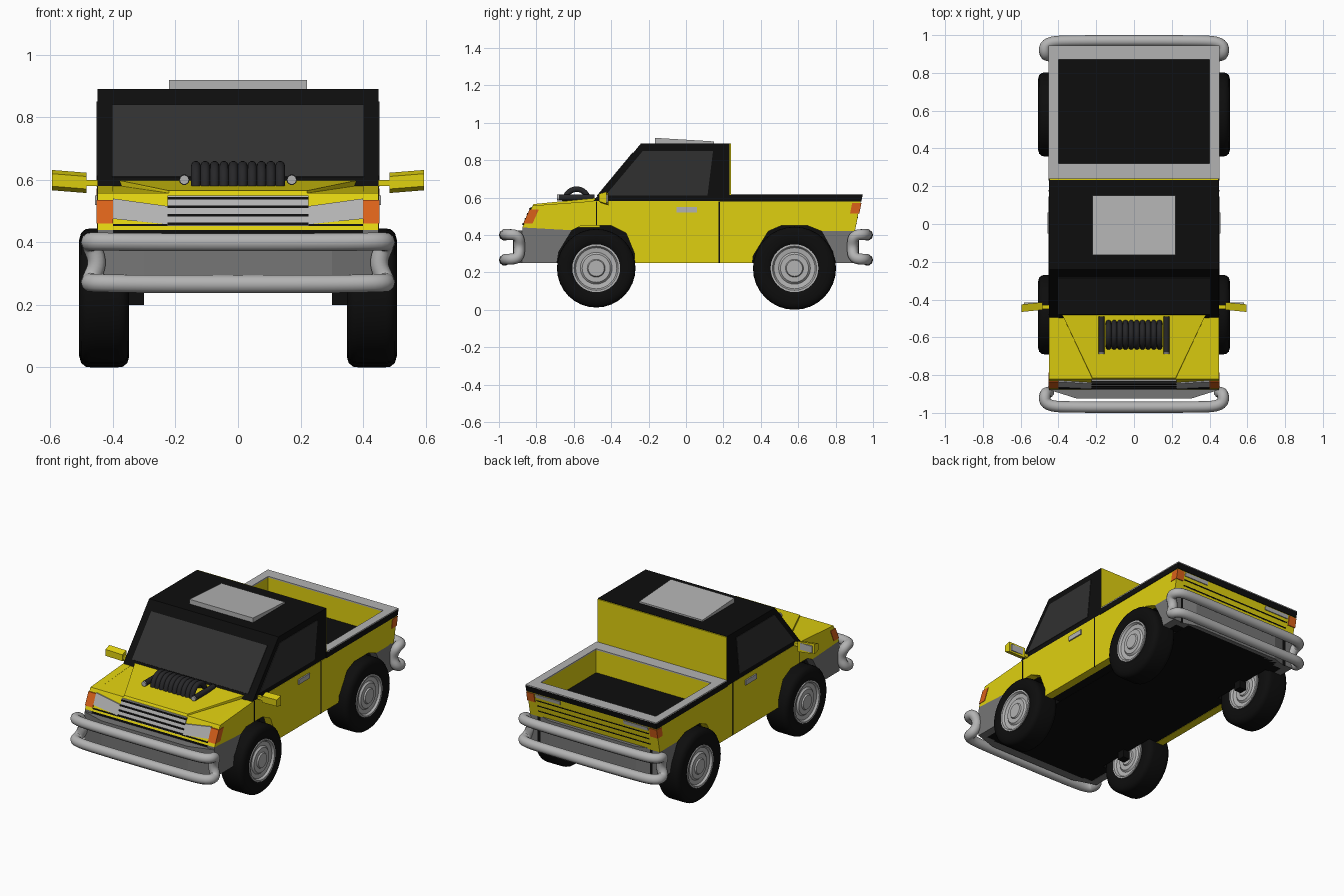
import bpy, bmesh, math
from mathutils import Vector

if "Cube" in bpy.data.objects:
    bpy.data.objects.remove(bpy.data.objects["Cube"])

COL = {"yellow": (0.74, 0.63, 0.005, 1), "black": (0.004, 0.004, 0.004, 1), "glass": (0.03, 0.03, 0.03, 1),
       "dark": (0.02, 0.02, 0.022, 1), "grey": (0.18, 0.18, 0.18, 1), "silver": (0.45, 0.45, 0.45, 1),
       "orange": (0.7, 0.12, 0.01, 1)}
MATS = {}
for k, c in COL.items():
    MATS[k] = bpy.data.materials.new(k)
    MATS[k].diffuse_color = c


def finish(name, bm, mat):
    bmesh.ops.recalc_face_normals(bm, faces=bm.faces)
    me = bpy.data.meshes.new(name)
    bm.to_mesh(me)
    bm.free()
    me.materials.append(MATS[mat])
    ob = bpy.data.objects.new(name, me)
    bpy.context.collection.objects.link(ob)
    return ob


def hull(name, pts, mat):
    bm = bmesh.new()
    for p in pts:
        bm.verts.new(p)
    bmesh.ops.convex_hull(bm, input=bm.verts)
    bmesh.ops.dissolve_limit(bm, angle_limit=0.01, verts=bm.verts, edges=bm.edges)
    return finish(name, bm, mat)


def box(name, x, y, z, mat):
    return hull(name, [(a, b, c) for a in x for b in y for c in z], mat)


def prism(name, yz, x0, x1, mat):
    bm = bmesh.new()
    f = bm.faces.new([bm.verts.new((x0, y, z)) for y, z in yz])
    r = bmesh.ops.extrude_face_region(bm, geom=[f])
    bmesh.ops.translate(bm, vec=(x1 - x0, 0, 0), verts=[v for v in r["geom"] if isinstance(v, bmesh.types.BMVert)])
    if f.is_valid and len([g for g in f.edges if len(g.link_faces) == 1]):
        bm.faces.new([v for v in f.verts])
    return finish(name, bm, mat)


def lathe(name, prof, loc, mat, seg=32):
    bm = bmesh.new()
    vs = [bm.verts.new((x, 0, r)) for x, r in prof]
    es = [bm.edges.new(p) for p in zip(vs, vs[1:])]
    bmesh.ops.spin(bm, geom=vs + es, cent=(0, 0, 0), axis=(1, 0, 0), angle=2 * math.pi, steps=seg)
    bmesh.ops.remove_doubles(bm, verts=bm.verts, dist=1e-5)
    ob = finish(name, bm, mat)
    ob.location = loc
    smooth(ob)
    return ob


def smooth(ob):
    bpy.ops.object.select_all(action="DESELECT")
    bpy.context.view_layer.objects.active = ob
    ob.select_set(True)
    bpy.ops.object.shade_smooth_by_angle(angle=math.radians(35))


def tube(name, paths, r, mat, cyclic=False):
    cu = bpy.data.curves.new(name, "CURVE")
    cu.dimensions = "3D"
    cu.bevel_depth, cu.bevel_resolution, cu.use_fill_caps = r, 3, True
    for path in paths:
        sp = cu.splines.new("NURBS")
        sp.points.add(len(path) - 1)
        for p, c in zip(sp.points, path):
            p.co = (*c, 1)
        sp.order_u, sp.resolution_u = 3, 6
        sp.use_cyclic_u, sp.use_endpoint_u = cyclic, not cyclic
    cu.materials.append(MATS[mat])
    ob = bpy.data.objects.new(name, cu)
    bpy.context.collection.objects.link(ob)
    return ob


def nose(z):
    return -0.875 + (z - 0.44) * 0.45


def tail(z):
    return 0.905 + (z - 0.43) * 0.2


def on_face(name, xz, face, sgn, mat, d=0.005, back=0.03):
    pts = [(x, face(z) + sgn * k, z) for x, z in xz for k in (d, -back)]
    return hull(name, pts, mat)


def rect(x0, x1, z0, z1):
    return [(x0, z0), (x1, z0), (x1, z1), (x0, z1)]


# chassis, floor
box("chassis_core", (-0.34, 0.34), (-0.87, 0.9), (0.25, 0.45), "black")
box("chassis_middle", (-0.42, 0.42), (-0.27, 0.355), (0.252, 0.45), "black")
box("chassis_front", (-0.42, 0.42), (-0.872, -0.69), (0.251, 0.44), "black")
box("chassis_rear", (-0.42, 0.42), (0.79, 0.9), (0.251, 0.44), "black")
box("bed_floor", (-0.42, 0.42), (0.23, 0.89), (0.452, 0.47), "black")
box("front_well_roof", (-0.42, 0.42), (-0.7, -0.26), (0.452, 0.47), "black")

# body sides with wheel arches
side = [(-0.275, 0.25), (0.355, 0.25), (0.36, 0.29), (0.44, 0.42), (0.51, 0.45), (0.65, 0.45), (0.725, 0.42),
        (0.903, 0.42), (0.941, 0.612), (0.23, 0.612), (0.23, 0.58), (-0.48, 0.582), (-0.82, 0.557),
        (-0.875, 0.44), (-0.61, 0.425), (-0.56, 0.45), (-0.40, 0.45), (-0.32, 0.41), (-0.275, 0.30)]
low_front = [(-0.875, 0.44), (-0.875, 0.25), (-0.69, 0.25), (-0.68, 0.31), (-0.61, 0.425)]
low_rear = [(0.725, 0.42), (0.785, 0.31), (0.79, 0.25), (0.903, 0.25), (0.903, 0.42)]
for s, n in ((1, "right"), (-1, "left")):
    prism(n + "_body_side", side, s * 0.40, s * 0.45, "yellow")
    prism(n + "_front_lower_side", low_front, s * 0.40, s * 0.45, "grey")
    prism(n + "_rear_lower_side", low_rear, s * 0.40, s * 0.45, "grey")
    prism(n + "_bed_stripe", [(0.23, 0.578), (0.936, 0.578), (0.943, 0.614), (0.23, 0.614)], s * 0.44, s * 0.453, "black")
    box(n + "_bed_rail", (s * 0.40, s * 0.453), (0.24, 0.944), (0.611, 0.62), "silver")
    prism(n + "_window", [(-0.43, 0.612), (-0.23, 0.85), (0.145, 0.85), (0.115, 0.612)], s * 0.44, s * 0.452, "glass")
    box(n + "_door_seam", (s * 0.44, s * 0.4515), (0.173, 0.181), (0.25, 0.58), "black")
    box(n + "_fender_seam", (s * 0.44, s * 0.4515), (-0.482, -0.476), (0.45, 0.58), "black")
    box(n + "_door_handle", (s * 0.44, s * 0.458), (-0.05, 0.06), (0.52, 0.55), "silver")
    # wing mirrors
    hull(n + "_mirror", [(s * x, y + (x - 0.54) * -0.1, z + (x - 0.54) * 0.08) for x in (0.485, 0.595)
                         for y, z in ((-0.46, 0.575), (-0.46, 0.615), (-0.42, 0.562), (-0.42, 0.627))], "yellow")
    box(n + "_mirror_glass", (s * 0.497, s * 0.583), (-0.43, -0.416), (0.574, 0.616), "silver")
    box(n + "_mirror_stalk", (s * 0.44, s * 0.49), (-0.45, -0.43), (0.58, 0.6), "yellow")
    # lamps
    on_face(n + "_headlight", [(s * 0.40, 0.54), (s * 0.22, 0.515), (s * 0.22, 0.457), (s * 0.40, 0.475)], nose, -1, "silver")
    on_face(n + "_front_indicator", rect(s * 0.40, s * 0.453, 0.46, 0.535), nose, -1, "orange", back=0.045)
    on_face(n + "_tail_lamp", rect(s * 0.40, s * 0.453, 0.515, 0.572), tail, 1, "orange", back=0.045)
    on_face(n + "_reverse_lamp", rect(s * 0.22, s * 0.39, 0.55, 0.572), tail, 1, "silver")

# front end and bonnet
prism("bonnet", [(-0.875, 0.44), (-0.82, 0.557), (-0.46, 0.582), (-0.46, 0.44)], -0.41, 0.41, "yellow")
hull("bonnet_bulge", [(s * x, y, z) for s in (1, -1) for x, y, z in
                      ((0.22, -0.82, 0.557), (0.22, -0.815, 0.565), (0.38, -0.48, 0.598), (0.38, -0.48, 0.57))], "yellow")
on_face("grille", rect(-0.225, 0.225, 0.453, 0.55), nose, -1, "silver")
for i in range(4):
    z = 0.456 + i * 0.027
    on_face(f"grille_slat_{i}", rect(-0.226, 0.226, z, z + 0.008), nose, -1, "black", d=0.009)
on_face("front_trim_line", rect(-0.40, 0.40, 0.452, 0.458), nose, -1, "black", d=0.003)

# cab
prism("cab", [(-0.505, 0.57), (-0.24, 0.89), (0.233, 0.89), (0.233, 0.57)], -0.449, 0.449, "black")
nrm = Vector((0, -0.32, 0.265)).normalized() * 0.004
hull("windscreen", [Vector((x, -0.505 + 0.265 * t, 0.57 + 0.32 * t)) + nrm * k for x in (-0.403, 0.403)
                    for t in (0.12, 0.84) for k in (1, -2)], "glass")
box("cab_back_panel", (-0.448, 0.448), (0.225, 0.24), (0.45, 0.888), "yellow")
hull("sunroof", [(x, y, z) for x in (-0.22, 0.22) for y, t in ((-0.165, 0.919), (0.15, 0.9)) for z in (t, 0.88)], "silver")

# cargo bed ends
box("bed_front_wall", (-0.41, 0.41), (0.23, 0.32), (0.45, 0.612), "yellow")
hull("tailgate", [(x, y, z) for x in (-0.41, 0.41) for y, z in
                  ((0.87, 0.42), (0.87, 0.612), (0.941, 0.612), (0.903, 0.42))], "yellow")
box("bed_front_rail", (-0.40, 0.40), (0.24, 0.32), (0.611, 0.62), "silver")
box("bed_rear_rail", (-0.40, 0.40), (0.87, 0.944), (0.611, 0.62), "silver")
on_face("tailgate_stripe", rect(-0.453, 0.453, 0.578, 0.614), tail, 1, "black", d=0.003)
for i, z in enumerate((0.455, 0.49, 0.525)):
    on_face(f"tailgate_line_{i}", rect(-0.39, 0.39, z, z + 0.006), tail, 1, "black", d=0.002)

# bumpers: skirt panel and closed tube loop, front and rear
half = [(0.3, 0.97, 0.40), (0.47, 0.965, 0.403), (0.475, 0.895, 0.40), (0.445, 0.89, 0.335),
        (0.475, 0.895, 0.272), (0.47, 0.965, 0.27), (0.3, 0.97, 0.266)]
for s, n in ((-1, "front"), (1, "rear")):
    loop = [(x, s * y, z) for x, y, z in half] + [(-x, s * y, z) for x, y, z in reversed(half)]
    tube(n + "_bumper_tube", [loop], 0.03, "silver", cyclic=True)
    hull(n + "_bumper_panel", [(x, s * y, z) for x, y in ((-0.45, 0.86), (0.45, 0.86), (-0.45, 0.878), (0.45, 0.878),
                               (-0.3, 0.925), (0.3, 0.925)) for z in (0.25, 0.425)], "grey")

# arched pipes over the bonnet
ribs = []
for i in range(10):
    x = -0.135 + i * 0.03
    ribs.append([(x, -0.585 - 0.065 * math.cos(a), 0.578 + 0.068 * math.sin(a))
                 for a in [math.pi * k / 8 for k in range(9)]])
tube("engine_pipes", ribs, 0.0155, "dark")
for s, n in ((1, "right"), (-1, "left")):
    tube(n + "_pipe_rail", [[(s * 0.172, -0.68, 0.6), (s * 0.172, -0.58, 0.6), (s * 0.172, -0.49, 0.6)]], 0.017, "dark")
    lathe(n + "_pipe_cap", [(-0.006, 0), (-0.006, 0.015), (0.006, 0.015), (0.006, 0)],
          (s * 0.172, -0.683, 0.6), "silver", 16).rotation_euler = (0, 0, math.pi / 2)

# wheels
for y, r, n in ((-0.48, 0.21, "front"), (0.58, 0.222, "rear")):
    tyre = [(0.065, 0.12), (0.074, 0.13), (0.08, 0.15), (0.08, r - 0.035), (0.074, r - 0.014), (0.06, r - 0.002), (0.045, r)]
    rim = [(0.06, 0.126), (0.079, 0.128), (0.079, 0.118), (0.066, 0.11), (0.062, 0.085), (0.072, 0.075),
           (0.072, 0.048), (0.08, 0.043), (0.08, 0.0)]
    for s, m in ((1, "right"), (-1, "left")):
        loc = (s * 0.428, y, 0.222)
        lathe(f"{n}_{m}_tyre", tyre + [(-a, b) for a, b in reversed(tyre)], loc, "black")
        lathe(f"{n}_{m}_rim", list(reversed(rim)) + [(-a, b) for a, b in rim], loc, "silver")
        box(f"{n}_{m}_axle", (s * 0.3, s * 0.4), (y - 0.025, y + 0.025), (0.2, 0.25), "black")

for m in bpy.data.materials:
    if m.users and not m.is_grease_pencil:
        m.use_nodes = True
        m.node_tree.nodes["Principled BSDF"].inputs["Base Color"].default_value = m.diffuse_color
